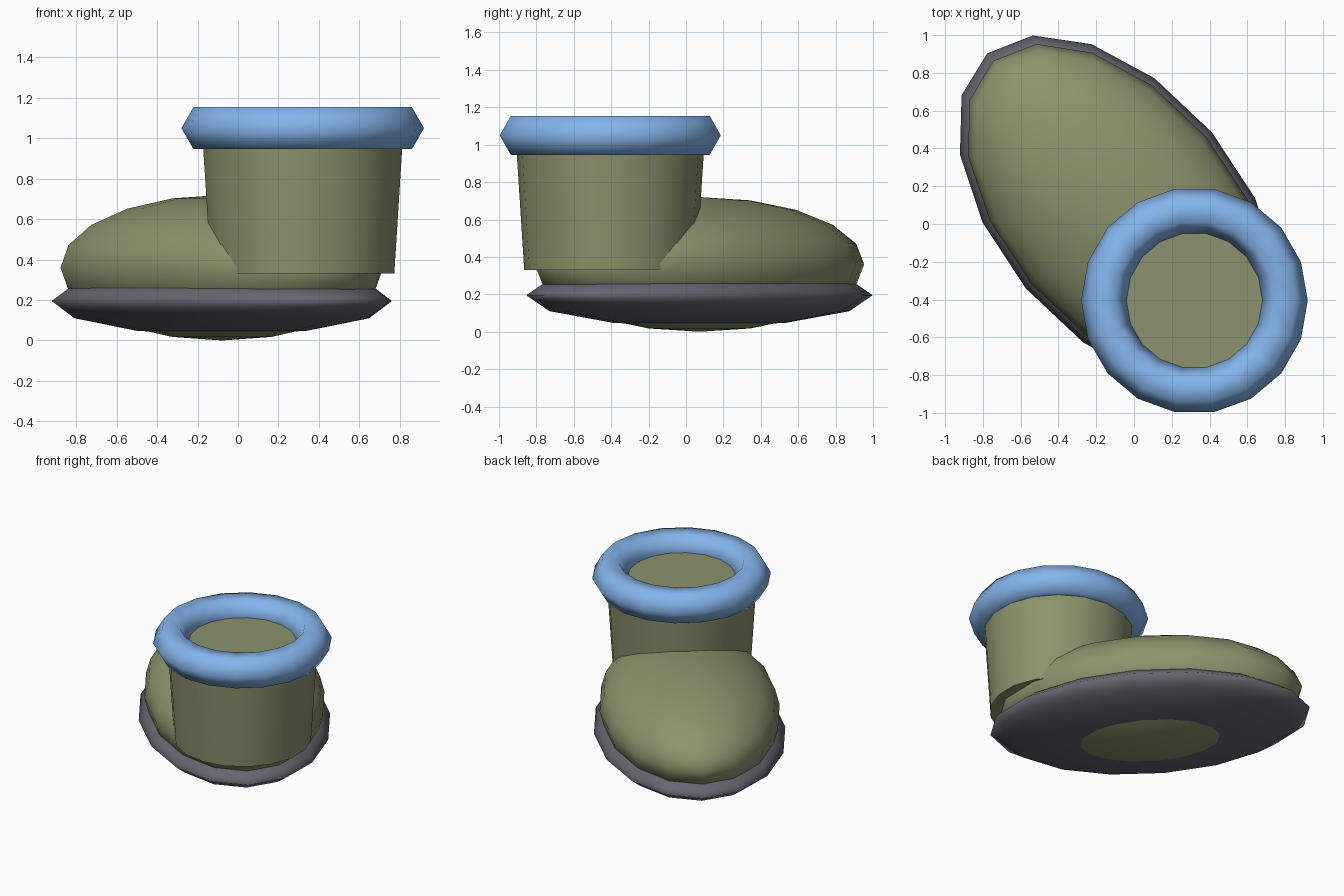
import bpy
import math

if "Cube" in bpy.data.objects:
    bpy.data.objects.remove(bpy.data.objects["Cube"])

TURN = math.radians(40)          # the whole boot is turned about z
FOOT_X, FOOT_Y = -0.08, 0.072
LEG_X, LEG_Y = 0.32, -0.405


def material(name, rgb):
    m = bpy.data.materials.new(name)
    m.diffuse_color = (*rgb, 1)
    m.use_nodes = True
    m.node_tree.nodes["Principled BSDF"].inputs["Base Color"].default_value = m.diffuse_color
    return m


green = material("olive", (0.26, 0.29, 0.15))
blue = material("blue", (0.23, 0.46, 0.83))
grey = material("dark_grey", (0.13, 0.135, 0.16))


def finish(name, mat, angle=180):
    ob = bpy.context.object
    ob.name = name
    ob.data.materials.append(mat)
    if angle >= 180:
        bpy.ops.object.shade_smooth()
    else:
        bpy.ops.object.shade_smooth_by_angle(angle=math.radians(angle))
    return ob


def ellipsoid(name, mat, z, radii, rings):
    bpy.ops.mesh.primitive_uv_sphere_add(
        segments=16, ring_count=rings, radius=1,
        location=(FOOT_X, FOOT_Y, z), rotation=(0, 0, TURN))
    bpy.context.object.scale = radii
    return finish(name, mat)


# Rounded foot and the flatter, wider sole around its base
ellipsoid("foot", green, 0.36, (0.605, 1.034, 0.36), 10)
ellipsoid("sole", grey, 0.195, (0.643, 1.085, 0.17), 6)

# Slightly flared, closed shaft
bpy.ops.mesh.primitive_cone_add(
    vertices=18, radius1=0.46, radius2=0.506, depth=0.72,
    location=(LEG_X, LEG_Y, 0.69), rotation=(0, 0, TURN))
finish("shaft", green, 40)

# Thick cuff ring at the top
bpy.ops.mesh.primitive_torus_add(
    major_segments=18, minor_segments=6, major_radius=0.48, minor_radius=0.12,
    location=(LEG_X, LEG_Y, 1.05), rotation=(0, 0, TURN))
finish("cuff", blue)
